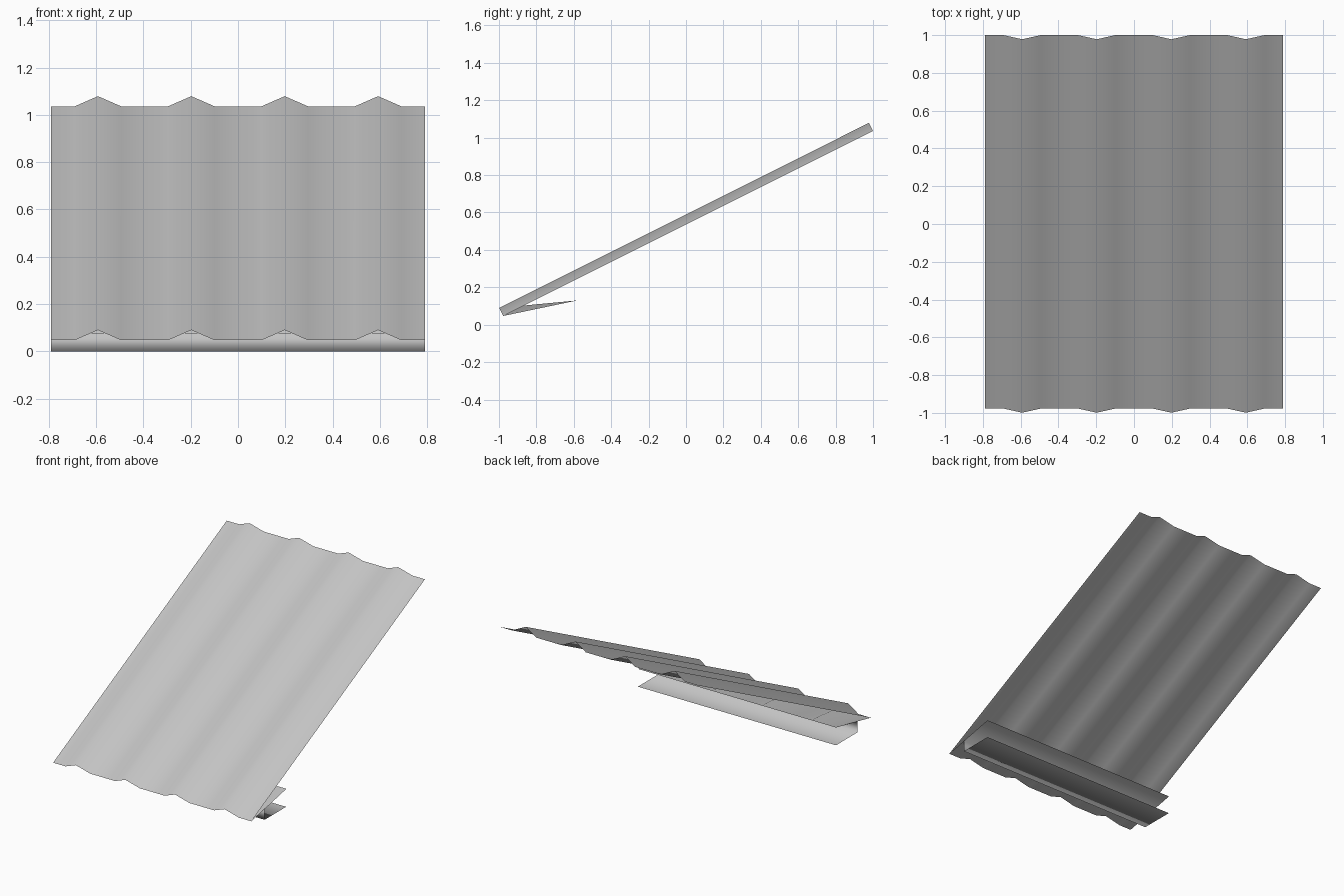
import bpy

cube = bpy.data.objects.get("Cube")
if cube:
    bpy.data.objects.remove(cube, do_unlink=True)

# Single galvanised grey material
metal = bpy.data.materials.new("galvanised_grey")
metal.use_nodes = True
grey = (0.55, 0.55, 0.55, 1.0)
metal.diffuse_color = grey
metal.node_tree.nodes["Principled BSDF"].inputs["Base Color"].default_value = grey

HALF = 0.79                 # half width of the sheet
RIBS = 4
PITCH = 2 * HALF / RIBS


def loft(name, rows):
    """Bridge consecutive rows of points into a smooth open surface."""
    n = len(rows[0])
    verts = [p for row in rows for p in row]
    faces = [(r * n + i, r * n + i + 1, (r + 1) * n + i + 1, (r + 1) * n + i)
             for r in range(len(rows) - 1) for i in range(n - 1)]
    mesh = bpy.data.meshes.new(name)
    mesh.from_pydata(verts, [], faces)
    mesh.materials.append(metal)
    mesh.polygons.foreach_set("use_smooth", [True] * len(faces))
    mesh.update()
    obj = bpy.data.objects.new(name, mesh)
    bpy.context.collection.objects.link(obj)
    return obj


# Rib stations across the width: (x, is_crest)
stations = [(-HALF, 0)]
for k in range(RIBS):
    mid = -HALF + (k + 0.5) * PITCH
    stations += [(mid - PITCH / 4, 0), (mid, 1), (mid + PITCH / 4, 0)]
stations.append((HALF, 0))


def ribbed_row(y, z, rise=1.0):
    """Corrugated row; crests stand out along the sheet normal."""
    return [(x, y - 0.022 * c * rise, z + 0.043 * c * rise) for x, c in stations]


front_edge = ribbed_row(-0.977, 0.047)
back_edge = ribbed_row(1.0, 1.036)
flange_edge = ribbed_row(-0.58, 0.13, 0.0)

# Sloping corrugated sheet
loft("corrugated_sheet", [front_edge, back_edge])

# Folded closure, ribbed at the front and flat at the back
loft("folded_closure", [flange_edge, front_edge])

# Channel below the closure: bottom flange, web, top flange
channel = [(-0.58, 0.0), (-0.825, 0.0), (-0.825, 0.077), (-0.58, 0.128)]
loft("support_channel", [[(x, y, z) for x in (-HALF, HALF)] for y, z in channel])
